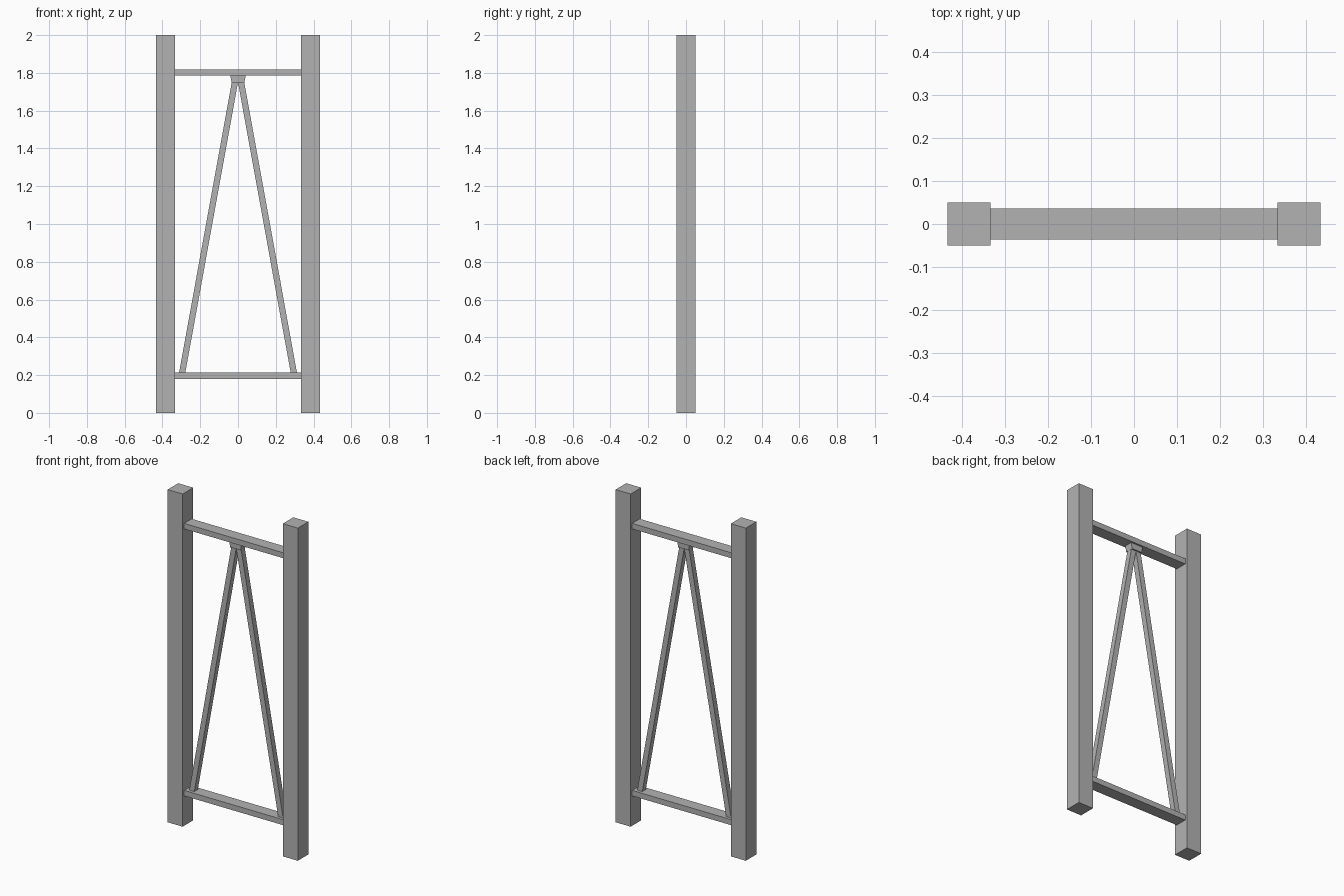
import bpy
import bmesh
from mathutils import Vector

cube = bpy.data.objects.get("Cube")
if cube:
    bpy.data.objects.remove(cube, do_unlink=True)

GREY = (0.45, 0.45, 0.45, 1.0)
mat = bpy.data.materials.new("steel grey")
mat.use_nodes = True
mat.diffuse_color = GREY
mat.node_tree.nodes["Principled BSDF"].inputs["Base Color"].default_value = GREY


def prism(name, outline, depth):
    """Extrude a front (x, z) outline symmetrically along y."""
    bm = bmesh.new()
    base = bm.faces.new([bm.verts.new((x, -depth / 2, z)) for x, z in outline])
    ext = bmesh.ops.extrude_face_region(bm, geom=[base])
    moved = [v for v in ext["geom"] if isinstance(v, bmesh.types.BMVert)]
    bmesh.ops.translate(bm, verts=moved, vec=Vector((0, depth, 0)))
    bmesh.ops.recalc_face_normals(bm, faces=bm.faces)
    mesh = bpy.data.meshes.new(name)
    bm.to_mesh(mesh)
    bm.free()
    mesh.materials.append(mat)
    obj = bpy.data.objects.new(name, mesh)
    bpy.context.collection.objects.link(obj)
    return obj


def box(name, x0, x1, z0, z1, depth):
    return prism(name, [(x0, z0), (x1, z0), (x1, z1), (x0, z1)], depth)


HALF, POST = 0.433, 0.1
INNER = HALF - POST
RAIL_LOW, RAIL_HIGH, RAIL = 0.18, 1.785, 0.033

# Horizontal rails between the posts
box("lower_rail", -INNER, INNER, RAIL_LOW, RAIL_LOW + RAIL, 0.072)
box("upper_rail", -INNER, INNER, RAIL_HIGH, RAIL_HIGH + RAIL, 0.072)

# Upright posts and slanted braces, mirrored left and right
foot = RAIL_LOW + RAIL
for side, s in (("left", 1), ("right", -1)):
    box(side + "_post", s * INNER, s * HALF, 0, 2, POST)
    prism(side + "_brace", [(s * 0.279, foot), (s * 0.312, foot),
                            (s * 0.033, 1.75), (0, 1.75)], 0.034)

# Small tapered block joining the braces under the upper rail
prism("apex_block", [(-0.034, 1.75), (0.034, 1.75),
                     (0.041, RAIL_HIGH), (-0.041, RAIL_HIGH)], 0.05)
